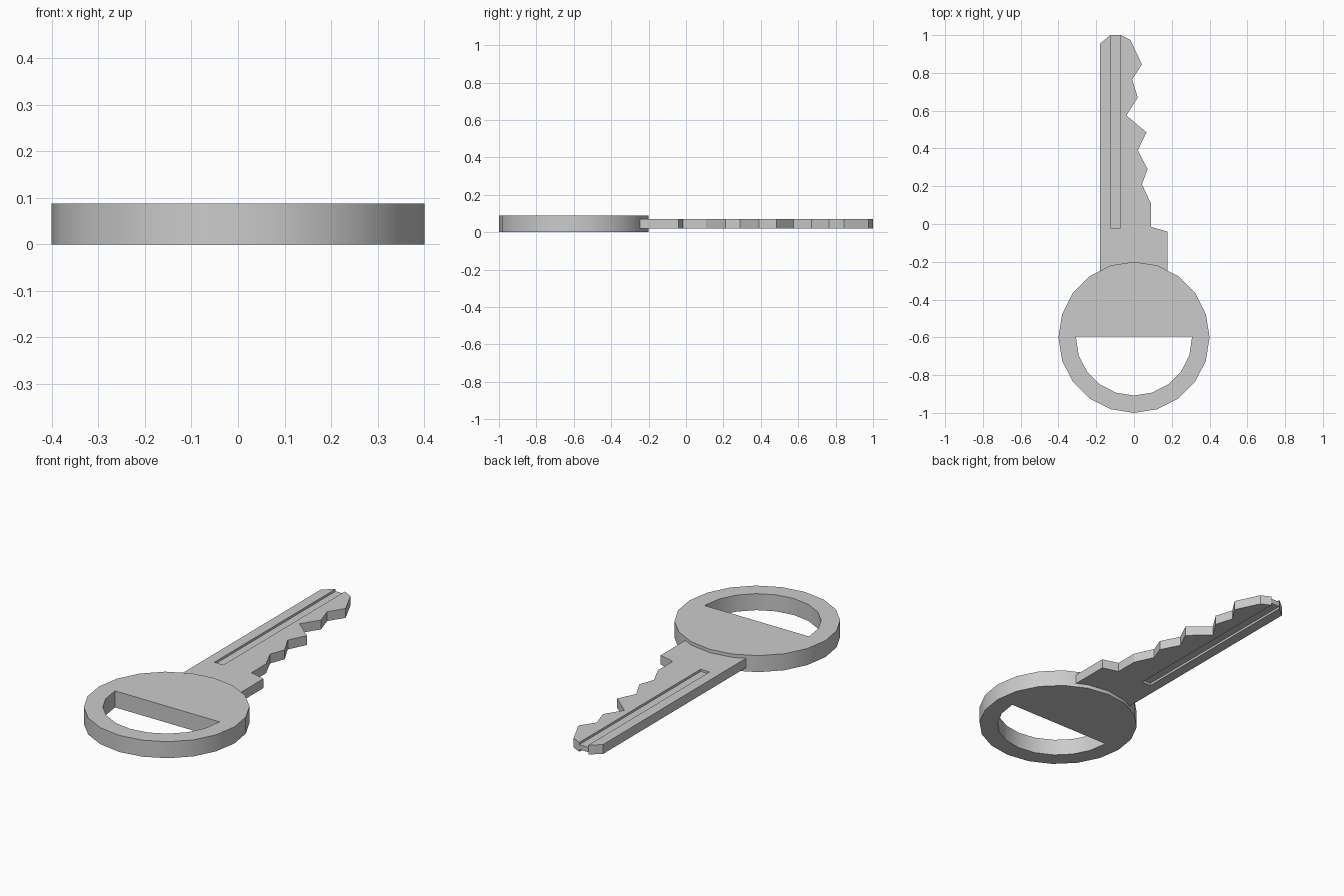
import bpy, bmesh
from math import cos, sin, pi, radians

cube = bpy.data.objects.get("Cube")
if cube:
    bpy.data.objects.remove(cube, do_unlink=True)

# Single grey metal
metal = bpy.data.materials.new("grey metal")
metal.use_nodes = True
grey = (0.6, 0.6, 0.6, 1)
metal.diffuse_color = grey
metal.node_tree.nodes["Principled BSDF"].inputs["Base Color"].default_value = grey


def plate(name, outline, bottom, top):
    """Extrude a flat outline between two heights."""
    bm = bmesh.new()
    face = bm.faces.new([bm.verts.new((x, y, bottom)) for x, y in outline])
    up = bmesh.ops.extrude_face_region(bm, geom=[face])["geom"]
    bmesh.ops.translate(bm, vec=(0, 0, top - bottom),
                        verts=[v for v in up if isinstance(v, bmesh.types.BMVert)])
    bmesh.ops.recalc_face_normals(bm, faces=bm.faces)
    mesh = bpy.data.meshes.new(name)
    bm.to_mesh(mesh)
    bm.free()
    mesh.materials.append(metal)
    obj = bpy.data.objects.new(name, mesh)
    bpy.context.collection.objects.link(obj)
    return obj


def arc(radius, first, last):
    """Points on the 20-sided circle around the handle centre."""
    return [(radius * cos(i * pi / 10), -0.6 + radius * sin(i * pi / 10))
            for i in range(first, last)]


def cut(target, cutter):
    cutter.hide_render = True
    mod = target.modifiers.new("cut", "BOOLEAN")
    mod.operation = "DIFFERENCE"
    mod.solver = "EXACT"
    mod.object = cutter
    bpy.context.view_layer.objects.active = target
    bpy.ops.object.modifier_apply(modifier=mod.name)
    bpy.data.objects.remove(cutter, do_unlink=True)


# Round handle with a half-moon opening
handle = plate("handle", arc(0.4, 0, 20), 0, 0.088)
opening = [(-0.308, -0.595)] + arc(0.308, 11, 20) + [(0.308, -0.595)]
cut(handle, plate("opening_cutter", opening, -0.1, 0.2))

# Toothed blade, from the handle up the plain edge and down the teeth
blade = plate("blade", [
    (-0.18, -0.3), (-0.18, 0.955), (-0.125, 1), (-0.07, 1), (-0.02, 0.975),
    (0.042, 0.845), (-0.01, 0.765), (0.02, 0.67), (-0.04, 0.575),
    (0.066, 0.485), (0.02, 0.39), (0.072, 0.29), (0.042, 0.21),
    (0.09, 0.108), (0.09, -0.015), (0.177, -0.04), (0.177, -0.3)],
    0.02, 0.07)

# Long groove on both faces of the blade
groove = [(-0.125, -0.02), (-0.072, -0.02), (-0.072, 1.1), (-0.125, 1.1)]
for low, high in ((0.058, 0.1), (-0.01, 0.032)):
    cut(blade, plate("groove_cutter", groove, low, high))

# Smooth the round rim, keep the cut edges sharp
bpy.ops.object.select_all(action="DESELECT")
handle.select_set(True)
bpy.context.view_layer.objects.active = handle
bpy.ops.object.shade_smooth_by_angle(angle=radians(30))
